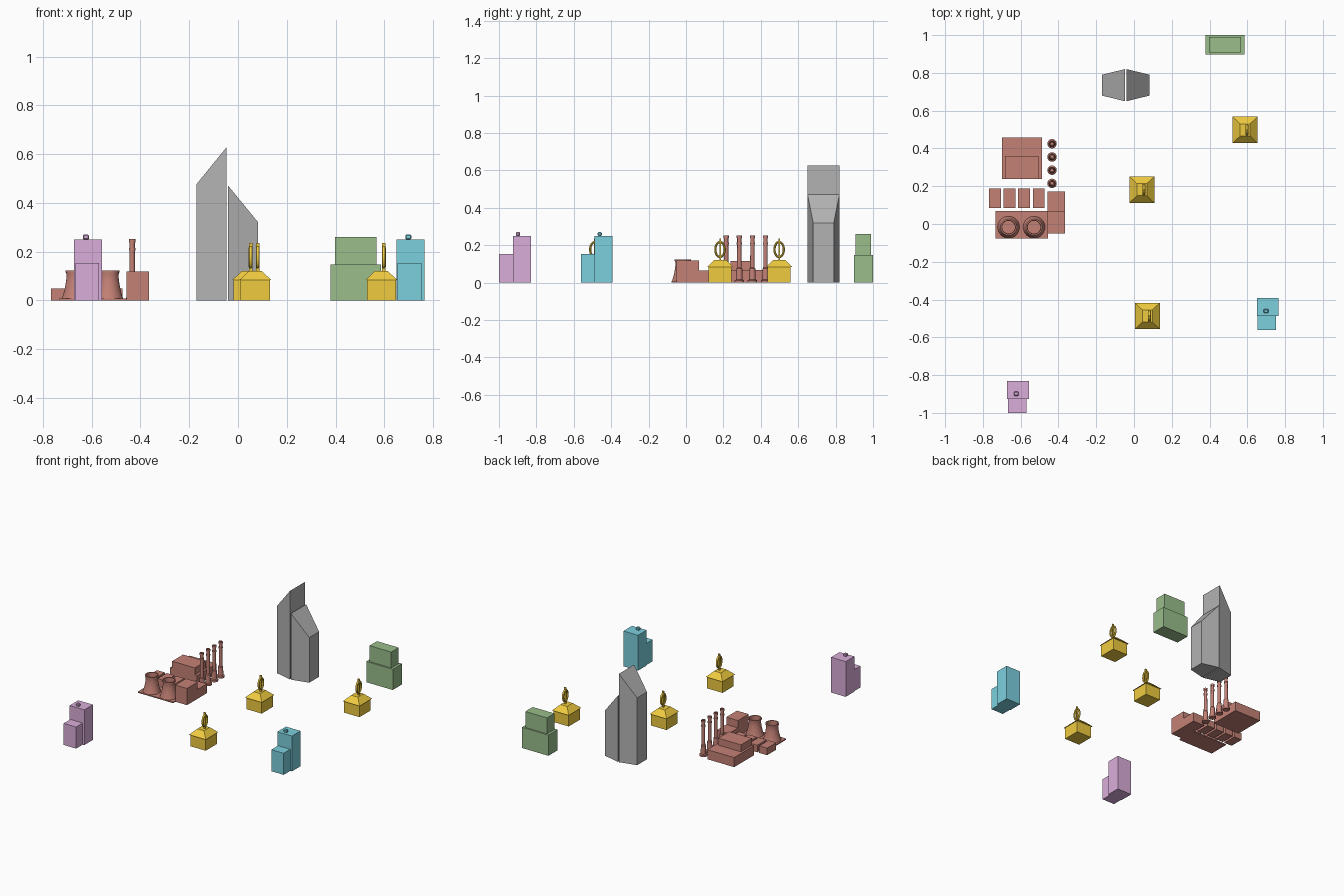
import bpy, bmesh, math
from mathutils import Vector, Matrix

if "Cube" in bpy.data.objects:
    bpy.data.objects.remove(bpy.data.objects["Cube"])


def material(name, rgb):
    m = bpy.data.materials.new(name)
    m.diffuse_color = (*rgb, 1)
    m.use_nodes = True
    m.node_tree.nodes["Principled BSDF"].inputs["Base Color"].default_value = m.diffuse_color
    return m


RED = material("brick_red", (0.55, 0.22, 0.18))
PURPLE = material("purple", (0.70, 0.42, 0.70))
TEAL = material("teal", (0.20, 0.63, 0.73))
GREEN = material("green", (0.32, 0.51, 0.26))
GOLD = material("gold", (0.87, 0.60, 0.05))
GREY = material("grey", (0.45, 0.45, 0.45))


def finish(name, bm, mat, smooth=False):
    bmesh.ops.recalc_face_normals(bm, faces=bm.faces)
    me = bpy.data.meshes.new(name)
    bm.to_mesh(me)
    bm.free()
    ob = bpy.data.objects.new(name, me)
    bpy.context.collection.objects.link(ob)
    me.materials.append(mat)
    if smooth:
        bpy.ops.object.select_all(action='DESELECT')
        ob.select_set(True)
        bpy.context.view_layer.objects.active = ob
        bpy.ops.object.shade_smooth_by_angle(angle=math.radians(35))
    return ob


def frustum(name, low, high, mat):
    """Block between rectangles given as (x0, x1, y0, y1, z)."""
    bm = bmesh.new()
    rings = []
    for x0, x1, y0, y1, z in (low, high):
        rings.append([bm.verts.new(p) for p in
                      ((x0, y0, z), (x1, y0, z), (x1, y1, z), (x0, y1, z))])
    a, b = rings
    bm.faces.new(a)
    bm.faces.new(b)
    for i in range(4):
        j = (i + 1) % 4
        bm.faces.new((a[i], a[j], b[j], b[i]))
    return finish(name, bm, mat)


def box(name, x0, x1, y0, y1, z0, z1, mat):
    return frustum(name, (x0, x1, y0, y1, z0), (x0, x1, y0, y1, z1), mat)


def lathe(name, profile, x, y, mat, sides=32):
    """Revolve (radius, z) points around a vertical axis."""
    bm = bmesh.new()
    vs = [bm.verts.new((x + r, y, z)) for r, z in profile]
    es = [bm.edges.new(p) for p in zip(vs, vs[1:])]
    bmesh.ops.spin(bm, geom=vs + es, cent=(x, y, 0), axis=(0, 0, 1),
                   angle=math.tau, steps=sides)
    bmesh.ops.remove_doubles(bm, verts=bm.verts, dist=1e-5)
    return finish(name, bm, mat, True)


# Stepped office blocks with a small bevelled roof unit
for label, dx, dy, mat in (("purple", 0, 0, PURPLE), ("teal", 1.322, 0.438, TEAL)):
    box(label + "_block", -0.672, -0.557, -0.926, -0.83, 0, 0.25, mat).location = (dx, dy, 0)
    box(label + "_front_wing", -0.667, -0.57, -1.0, -0.926, 0, 0.153, mat).location = (dx, dy, 0)
    unit = box(label + "_roof_unit", -0.636, -0.611, -0.91, -0.888, 0.25, 0.27, mat)
    unit.location = (dx, dy, 0)
    bev = unit.modifiers.new("bevel", 'BEVEL')
    bev.width, bev.segments = 0.004, 1

# Green two-tier building
box("green_lower_tier", 0.379, 0.586, 0.897, 1.0, 0, 0.147, GREEN)
box("green_upper_tier", 0.397, 0.567, 0.907, 0.99, 0.147, 0.26, GREEN)

# Twin towers with sloping roofs, narrower at the outer edges
for name, xi, xo, zi, zo in (("left_tower", -0.048, -0.17, 0.627, 0.477),
                             ("right_tower", -0.04, 0.083, 0.47, 0.32)):
    bm = bmesh.new()
    corners = [(xi, -0.085, zi), (xi, 0.085, zi), (xo, 0.055, zo), (xo, -0.055, zo)]
    a = [bm.verts.new((x, 0.735 + y, 0)) for x, y, z in corners]
    b = [bm.verts.new((x, 0.735 + y, z)) for x, y, z in corners]
    bm.faces.new(a)
    bm.faces.new(b)
    for i in range(4):
        j = (i + 1) % 4
        bm.faces.new((a[i], a[j], b[j], b[i]))
    finish(name, bm, GREY)


def ring(name, x, y, z, ry, rz, ax, r, mat, n=32, k=8):
    """Oval ring standing in the yz plane."""
    bm = bmesh.new()
    rows = []
    for i in range(n):
        t = math.tau * i / n
        rows.append([])
        for j in range(k):
            u = math.tau * j / k
            rows[-1].append(bm.verts.new((
                x + ax * math.sin(u),
                y + (ry + r * math.cos(u)) * math.cos(t),
                z + (rz + r * math.cos(u)) * math.sin(t))))
    for i in range(n):
        p, q = rows[i], rows[(i + 1) % n]
        for j in range(k):
            bm.faces.new((p[j], q[j], q[(j + 1) % k], p[(j + 1) % k]))
    return finish(name, bm, mat, True)


# Gold houses with truncated hip roofs and a plain roof ornament
for i, (x, y) in enumerate(((0.042, 0.182), (0.588, 0.498), (0.071, -0.487)), 1):
    box(f"house_{i}_walls", x - 0.06, x + 0.06, y - 0.062, y + 0.062, 0, 0.085, GOLD)
    frustum(f"house_{i}_roof", (x - 0.066, x + 0.066, y - 0.07, y + 0.07, 0.083),
            (x - 0.026, x + 0.026, y - 0.032, y + 0.032, 0.121), GOLD)
    ox = x + 0.01
    box(f"house_{i}_ornament_post", ox - 0.007, ox + 0.007, y - 0.004, y + 0.004,
        0.12, 0.235, GOLD)
    ring(f"house_{i}_ornament_ring", ox, y, 0.177, 0.025, 0.04, 0.008, 0.006, GOLD)

# Factory halls
box("main_hall_base", -0.698, -0.487, 0.237, 0.457, 0, 0.068, RED)
box("main_hall_upper", -0.683, -0.505, 0.237, 0.36, 0.068, 0.117, RED)
box("side_hall_tall", -0.457, -0.365, -0.05, 0.07, 0, 0.118, RED)
box("side_hall_low", -0.457, -0.365, 0.07, 0.173, 0, 0.066, RED)
for i in range(4):
    x = -0.767 + i * 0.077
    box(f"storage_shed_{i + 1}", x, x + 0.062, 0.085, 0.187, 0, 0.05, RED)

# Cooling towers on a thin slab
box("cooling_slab", -0.732, -0.455, -0.077, 0.068, 0, 0.008, RED)
for i, x in enumerate((-0.664, -0.529), 1):
    lathe(f"cooling_tower_{i}",
          [(0, 0.008), (0.058, 0.008), (0.051, 0.03), (0.045, 0.055), (0.041, 0.08),
           (0.039, 0.1), (0.041, 0.115), (0.044, 0.115), (0.044, 0.123), (0.036, 0.123),
           (0.034, 0.09), (0.04, 0.05), (0, 0.05)], x, -0.017, RED)

# Chimneys with stepped bases and collar rings
for i in range(4):
    lathe(f"chimney_{i + 1}",
          [(0, 0), (0.025, 0), (0.025, 0.012), (0.018, 0.016), (0.016, 0.075),
           (0.012, 0.08), (0.011, 0.205), (0.014, 0.205), (0.014, 0.215), (0.011, 0.215),
           (0.011, 0.238), (0.014, 0.238), (0.014, 0.252), (0.009, 0.252), (0.008, 0.2),
           (0, 0.2)], -0.434, 0.215 + i * 0.07, RED, 20)
